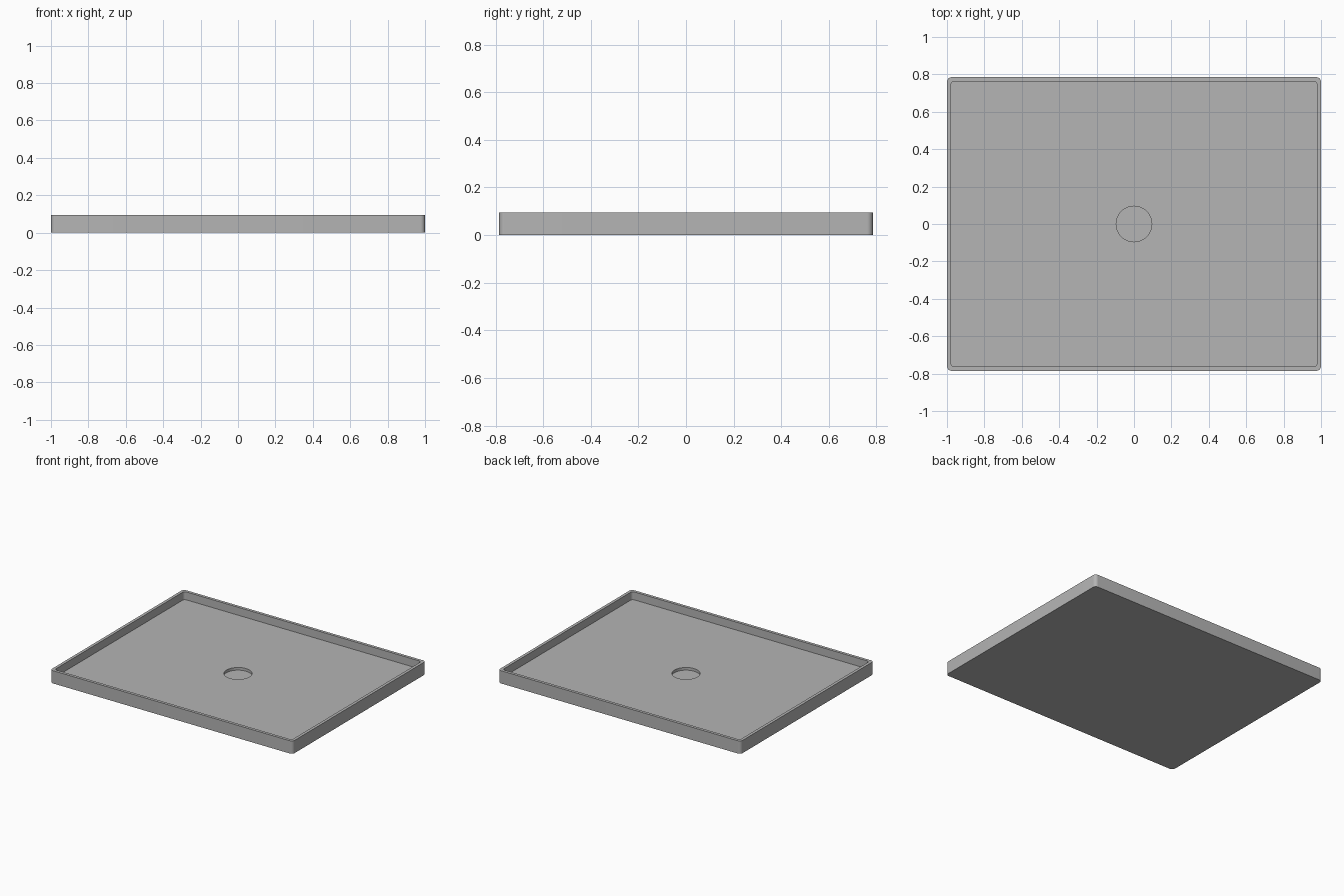
import bpy, bmesh
from math import cos, sin, pi, radians

if "Cube" in bpy.data.objects:
    bpy.data.objects.remove(bpy.data.objects["Cube"], do_unlink=True)

HALF_X, HALF_Y, HEIGHT = 1.0, 0.785, 0.095
RIM, FLOOR_Z = 0.022, 0.036
DRAIN_R, DRAIN_Z = 0.095, 0.016
CORNER_STEPS = 8

grey = bpy.data.materials.new("matte grey")
grey.use_nodes = True
grey.diffuse_color = (0.46, 0.46, 0.46, 1)
grey.node_tree.nodes["Principled BSDF"].inputs["Base Color"].default_value = (0.46, 0.46, 0.46, 1)

bm = bmesh.new()


def rounded_rect(hx, hy, r, z):
    """Closed ring of verts, counter-clockwise from above."""
    ring = []
    for q, (sx, sy) in enumerate([(1, 1), (-1, 1), (-1, -1), (1, -1)]):
        for i in range(CORNER_STEPS + 1):
            a = (q + i / CORNER_STEPS) * pi / 2
            ring.append(bm.verts.new((sx * (hx - r) + r * cos(a), sy * (hy - r) + r * sin(a), z)))
    return ring


def circle(r, z, n=64):
    return [bm.verts.new((r * cos(2 * pi * i / n), r * sin(2 * pi * i / n), z)) for i in range(n)]


def bridge(a, b):
    n = len(a)
    for i in range(n):
        j = (i + 1) % n
        bm.faces.new((a[i], a[j], b[j], b[i]))


def ring_edges(ring):
    return [bm.edges.get((v, ring[i - 1])) for i, v in enumerate(ring)]


# Underside, outer wall, rim and inner wall
base = rounded_rect(HALF_X, HALF_Y, 0.025, 0)
top = rounded_rect(HALF_X, HALF_Y, 0.025, HEIGHT)
lip = rounded_rect(HALF_X - RIM, HALF_Y - RIM, 0.018, HEIGHT)
floor = rounded_rect(HALF_X - RIM, HALF_Y - RIM, 0.018, FLOOR_Z)
bm.faces.new(base[::-1])
for lower, upper in [(base, top), (top, lip), (lip, floor)]:
    bridge(lower, upper)

# Drain recess
drain_top = circle(DRAIN_R, FLOOR_Z)
drain_bottom = circle(DRAIN_R, DRAIN_Z)
bridge(drain_top, drain_bottom)
bm.faces.new(drain_bottom)

# Tray floor around the drain
bmesh.ops.triangle_fill(bm, edges=ring_edges(floor) + ring_edges(drain_top),
                        use_beauty=True, normal=(0, 0, 1))
bmesh.ops.recalc_face_normals(bm, faces=bm.faces)

mesh = bpy.data.meshes.new("shower_tray")
bm.to_mesh(mesh)
bm.free()
mesh.materials.append(grey)
tray = bpy.data.objects.new("shower_tray", mesh)
bpy.context.collection.objects.link(tray)

bpy.ops.object.select_all(action="DESELECT")
tray.select_set(True)
bpy.context.view_layer.objects.active = tray
bpy.ops.object.shade_smooth_by_angle(angle=radians(30))
